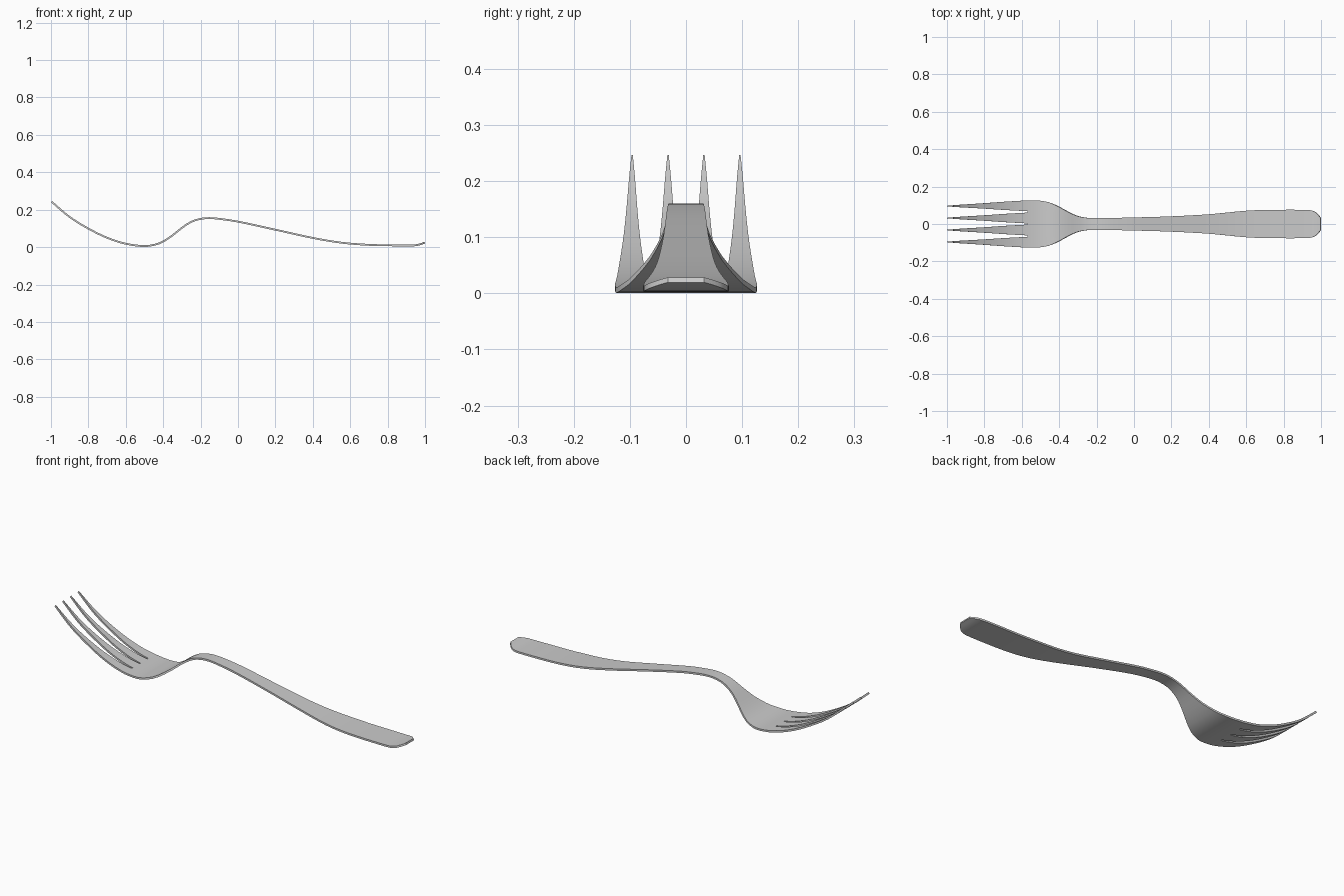
import bpy, bmesh

if "Cube" in bpy.data.objects:
    bpy.data.objects.remove(bpy.data.objects["Cube"])

# Side profile (x, z of the mid-surface)
PROFILE = [(-.997, .243), (-.9, .161), (-.8, .099), (-.7, .05), (-.6, .018), (-.5, .0055),
           (-.44, .014), (-.4, .03), (-.35, .063), (-.3, .103), (-.25, .135), (-.2, .151),
           (-.15, .155), (-.1, .151), (0, .136), (.2, .093), (.4, .049), (.55, .024),
           (.7, .012), (.85, .009), (.94, .009), (.97, .014), (.999, .024)]
# Half width of head and handle
WIDTH = [(-.57, .1265), (-.5, .1245), (-.45, .114), (-.4, .092), (-.35, .064), (-.3, .042),
         (-.25, .033), (-.2, .031), (0, .035), (.2, .041), (.4, .052), (.6, .071),
         (.7, .075), (.93, .075), (.965, .067), (.985, .05), (.999, .032)]
# Half width of one tine
TINE = [(-.997, .0012), (-.94, .006), (-.8, .0145), (-.7, .0215), (-.57, .029)]
ROOT = -.57


def curve(pts, x):
    """Smooth interpolation through the points."""
    n = len(pts)
    slope = lambda i: ((pts[min(i + 1, n - 1)][1] - pts[max(i - 1, 0)][1]) /
                       (pts[min(i + 1, n - 1)][0] - pts[max(i - 1, 0)][0]))
    i = max(k for k in range(n - 1) if pts[k][0] <= x + 1e-6)
    (x0, y0), (x1, y1) = pts[i], pts[i + 1]
    h = x1 - x0
    t = (x - x0) / h
    return ((2*t**3 - 3*t**2 + 1) * y0 + (t**3 - 2*t**2 + t) * h * slope(i)
            + (3*t**2 - 2*t**3) * y1 + (t**3 - t**2) * h * slope(i + 1))


def steps(a, b, n):
    return [a + (b - a) * i / n for i in range(n)]


def tine_edges(x):
    """The eight edge positions of the four tines."""
    t = curve(TINE, x)
    outer = .096 + .0015 * (x + .997) / .427
    return [c + s * t for c in (-outer, -.032, .032, outer) for s in (-1, 1)]


xs = steps(-.997, ROOT, 22) + steps(ROOT, .9, 60) + steps(.9, .999, 12) + [.999]
root_edges = tine_edges(ROOT)

# Sheet of rows along the fork; slots are the columns left open ahead of the root
bm = bmesh.new()
rows = []
for x in xs:
    if x < ROOT - 1e-6:
        ys = tine_edges(x)
    else:
        ys = [y / root_edges[-1] * curve(WIDTH, x) for y in root_edges]
    rows.append([bm.verts.new((x, y, curve(PROFILE, x))) for y in ys])
for x, a, b in zip(xs, rows, rows[1:]):
    for j in range(7):
        if x > ROOT - 1e-6 or j % 2 == 0:
            bm.faces.new((a[j], b[j], b[j + 1], a[j + 1]))

mesh = bpy.data.meshes.new("fork")
bm.to_mesh(mesh)
bm.free()
fork = bpy.data.objects.new("fork", mesh)
bpy.context.collection.objects.link(fork)

# Metal thickness
solid = fork.modifiers.new("thickness", 'SOLIDIFY')
solid.thickness = .0095
solid.offset = 0

bpy.context.view_layer.objects.active = fork
fork.select_set(True)
bpy.ops.object.modifier_apply(modifier="thickness")
bpy.ops.object.shade_smooth_by_angle(angle=.6)
